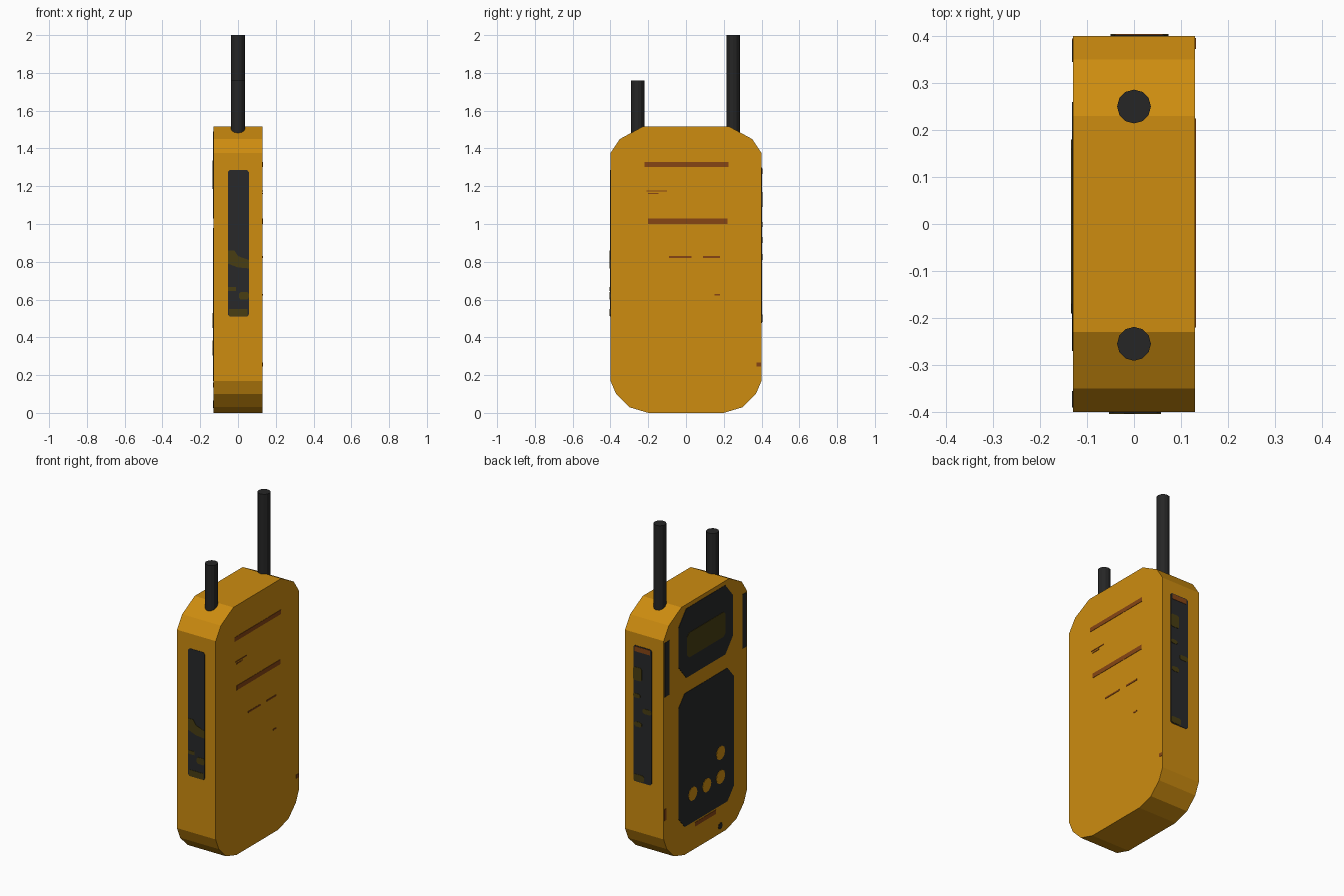
import bpy, bmesh, math

if "Cube" in bpy.data.objects:
    bpy.data.objects.remove(bpy.data.objects["Cube"])


def material(name, rgb):
    m = bpy.data.materials.new(name)
    m.diffuse_color = (*rgb, 1)
    m.use_nodes = True
    m.node_tree.nodes["Principled BSDF"].inputs["Base Color"].default_value = m.diffuse_color
    return m


ORANGE = material("amber_orange", (0.61, 0.262, 0.005))
BLACK = material("antenna_black", (0.019, 0.019, 0.019))
DARK = material("panel_charcoal", (0.021, 0.022, 0.023))
BROWN = material("groove_brown", (0.24, 0.06, 0.007))
OLIVE = material("screen_olive", (0.065, 0.048, 0.006))

HX, HY = 0.13, 0.40   # half thickness and half width of the body

# Map (u, v, height above surface) to each side of the body
SIDES = {
    "left": lambda u, v, d: (-HX - d, u, v),
    "right": lambda u, v, d: (HX + d, u, v),
    "front": lambda u, v, d: (u, -HY - d, v),
    "back": lambda u, v, d: (u, HY + d, v),
}


def prism(name, pts, place, d0, d1, mat):
    """Extrude a 2D outline between two depths."""
    bm = bmesh.new()
    a = [bm.verts.new(place(u, v, d0)) for u, v in pts]
    b = [bm.verts.new(place(u, v, d1)) for u, v in pts]
    bm.faces.new(a)
    bm.faces.new(b)
    n = len(pts)
    for i in range(n):
        j = (i + 1) % n
        bm.faces.new((a[i], a[j], b[j], b[i]))
    bmesh.ops.recalc_face_normals(bm, faces=bm.faces)
    me = bpy.data.meshes.new(name)
    bm.to_mesh(me)
    bm.free()
    me.materials.append(mat)
    ob = bpy.data.objects.new(name, me)
    bpy.context.collection.objects.link(ob)
    return ob


def plate(name, side, pts, mat, layer=1):
    return prism(name, pts, SIDES[side], -0.001, 0.002 * layer, mat)


def box(u0, u1, v0, v1, cu=0, cv=0):
    """Rectangle outline with optional cut corners."""
    if not cu:
        return [(u0, v0), (u1, v0), (u1, v1), (u0, v1)]
    return [(u0 + cu, v0), (u1 - cu, v0), (u1, v0 + cv), (u1, v1 - cv),
            (u1 - cu, v1), (u0 + cu, v1), (u0, v1 - cv), (u0, v0 + cv)]


def disc(u, v, r, n=10):
    return [(u + r * math.cos(math.tau * i / n), v + r * math.sin(math.tau * i / n))
            for i in range(n)]


# Body: mirrored half profile extruded through the thickness
half = [(0.20, 0), (0.30, 0.03), (0.37, 0.10), (0.40, 0.17),
        (0.40, 1.375), (0.35, 1.45), (0.23, 1.515)]
profile = half + [(-y, z) for y, z in reversed(half)]
prism("body", profile, lambda u, v, d: (d, u, v), -HX, HX, ORANGE)

# Antennas
for name, y, top in (("short_antenna", -0.255, 1.76), ("long_antenna", 0.25, 2.0)):
    prism(name, disc(0, y, 0.036, 12), lambda u, v, d: (u, v, d), 1.475, top, BLACK)

# Left side: display panel, keypad panel, buttons and edge strips
plate("display_panel", "left", box(-0.265, 0.26, 1.07, 1.49, 0.075, 0.09), DARK)
plate("display_screen", "left", box(-0.19, 0.18, 1.185, 1.335, 0.02, 0.02), OLIVE, 2)
plate("keypad_panel", "left", box(-0.27, 0.26, 0.17, 0.98, 0.06, 0.07), DARK)
for i, (y, z) in enumerate([(-0.143, 0.49), (-0.143, 0.344), (-0.01, 0.344), (0.124, 0.344)]):
    plate(f"keypad_button_{i}", "left", disc(y, z, 0.042), ORANGE, 2)
plate("keypad_lower_groove", "left", box(-0.10, 0.10, 0.135, 0.16), BROWN)
plate("microphone_hole", "left", disc(-0.143, 0.045, 0.02, 8), BLACK)
plate("rear_edge_strip", "left", box(0.345, 0.39, 1.03, 1.36), DARK)
plate("front_edge_strip", "left", box(-0.39, -0.355, 1.04, 1.37), DARK)
plate("edge_mark", "left", box(0.375, 0.395, 0.28, 0.35), BROWN)

# Right side: grooves and fine scratches
grooves = [(-0.22, 0.225, 1.302, 1.328), (-0.20, 0.22, 1.0, 1.028),
           (-0.21, -0.10, 1.172, 1.178), (-0.20, -0.145, 1.158, 1.165),
           (-0.09, 0.03, 0.82, 0.83), (0.09, 0.18, 0.82, 0.83),
           (0.15, 0.18, 0.622, 0.63), (0.372, 0.396, 0.245, 0.268)]
for i, g in enumerate(grooves):
    plate(f"right_groove_{i}", "right", box(*g), BROWN)

# Front edge: grip panel with worn patches
plate("front_grip", "front", box(-0.053, 0.057, 0.51, 1.285, 0.008, 0.01), DARK)
front_patches = [
    [(-0.053, 0.79), (0.0, 0.77), (0.057, 0.765), (0.057, 0.81), (0.0, 0.83),
     (-0.02, 0.86), (-0.053, 0.86)],
    box(-0.053, -0.01, 0.645, 0.667),
    box(0.005, 0.057, 0.60, 0.64, 0.008, 0.01),
    box(-0.047, 0.05, 0.512, 0.55),
]
for i, p in enumerate(front_patches):
    plate(f"front_grip_patch_{i}", "front", p, OLIVE, 2)

# Back edge: grip panel with worn patches
plate("back_grip", "back", box(-0.05, 0.073, 0.475, 1.30, 0.008, 0.01), DARK)
plate("back_grip_top_patch", "back", box(-0.04, 0.062, 1.265, 1.295), BROWN, 2)
back_patches = [(0.015, 0.073, 1.09, 1.17), (0.025, 0.073, 0.985, 1.01),
                (-0.05, 0.01, 0.90, 0.93), (0.015, 0.065, 0.81, 0.84),
                (0.0, 0.07, 0.48, 0.52)]
for i, p in enumerate(back_patches):
    plate(f"back_grip_patch_{i}", "back", box(*p, 0.01, 0.008), OLIVE, 2)
